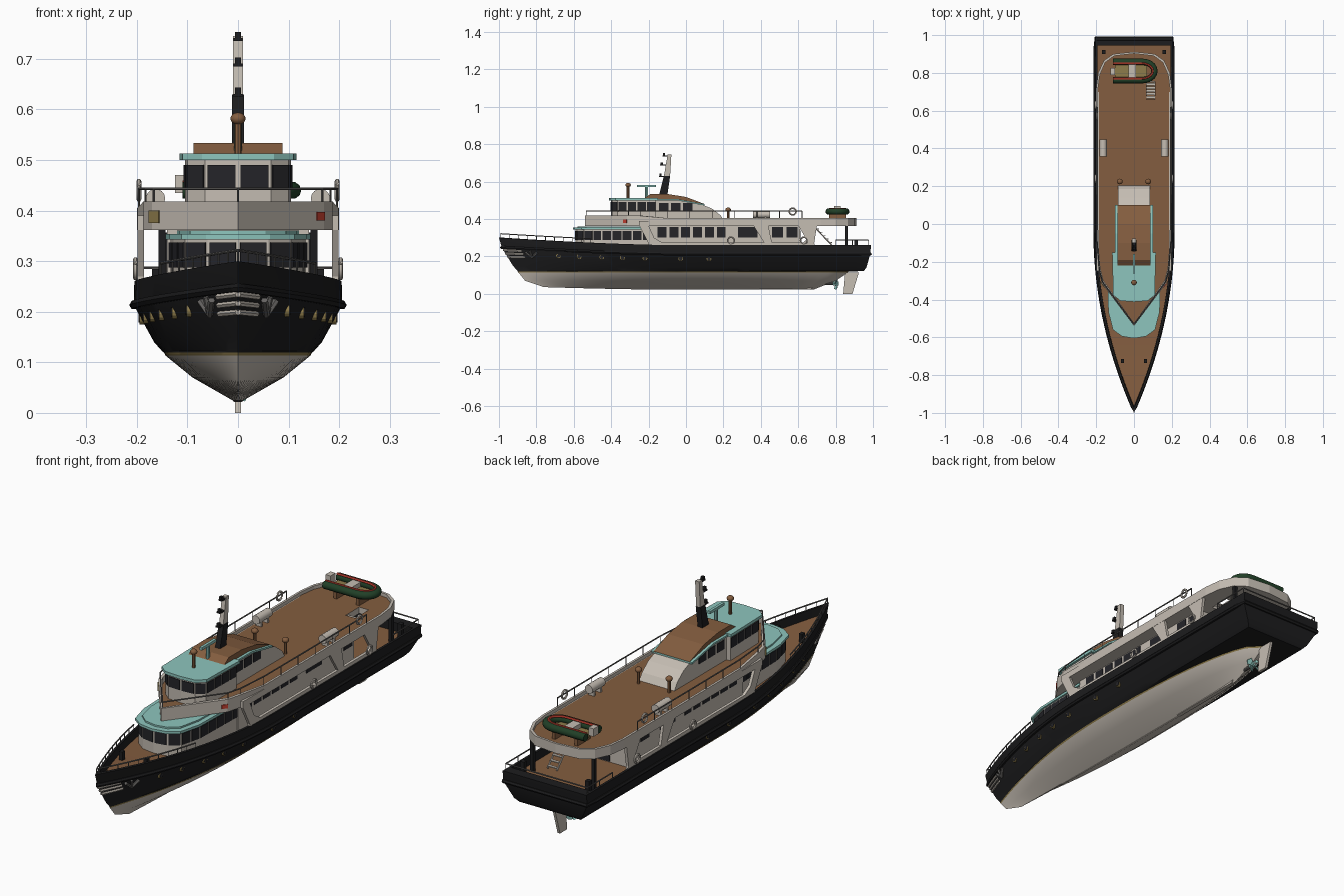
import bpy, bmesh, math
from mathutils import Vector as V

if "Cube" in bpy.data.objects:
    bpy.data.objects.remove(bpy.data.objects["Cube"])

def mat(name, r, g, b):
    m = bpy.data.materials.new(name)
    m.diffuse_color = (r, g, b, 1)
    m.use_nodes = True
    m.node_tree.nodes["Principled BSDF"].inputs["Base Color"].default_value = m.diffuse_color
    return m
BLACK = mat("hull_black", .012, .012, .013)
WHITE = mat("warm_white", .56, .51, .45)
BROWN = mat("teak_brown", .23, .11, .05)
TEAL = mat("roof_teal", .27, .56, .51)
GLASS = mat("window_dark", .018, .018, .022)
GOLD = mat("brass_gold", .27, .2, .07)
GREEN = mat("dinghy_green", .015, .05, .02)
RED = mat("signal_red", .55, .05, .03)
GREY = mat("metal_grey", .13, .125, .12)

def finish(name, bm, *mats, smooth=None):
    bmesh.ops.recalc_face_normals(bm, faces=bm.faces[:])
    me = bpy.data.meshes.new(name)
    bm.to_mesh(me); bm.free()
    for m in mats: me.materials.append(m)
    o = bpy.data.objects.new(name, me)
    bpy.context.collection.objects.link(o)
    if smooth:
        bpy.context.view_layer.objects.active = o
        o.select_set(True)
        bpy.ops.object.shade_smooth_by_angle(angle=math.radians(smooth))
        o.select_set(False)
    return o

def ext(bm, pts, vec, mi=0, top=None):
    a = [bm.verts.new(p) for p in pts]
    b = [bm.verts.new(V(p) + V(vec)) for p in pts]
    bm.faces.new(a).material_index = mi
    bm.faces.new(b).material_index = mi if top is None else top
    for i in range(len(a)):
        j = (i + 1) % len(a)
        bm.faces.new((a[i], a[j], b[j], b[i])).material_index = mi

def box(bm, x0, x1, y0, y1, z0, z1, mi=0):
    ext(bm, [(x0, y0, z0), (x1, y0, z0), (x1, y1, z0), (x0, y1, z0)], (0, 0, z1 - z0), mi)

def side(bm, prof, x0, x1, mi=0):            # side (y,z) profile extruded along x
    ext(bm, [(x0, y, z) for y, z in prof], (x1 - x0, 0, 0), mi)

def sym(half):                                # mirror a half plan that starts on the centreline
    return half + [(-x, y) for x, y in reversed(half) if x > 0]

def prism(bm, plan, z0, z1, mi=0, top=None):
    ext(bm, [(x, y, z0) for x, y in plan], (0, 0, z1 - z0), mi, top)

def tube(bm, path, r, n=6, closed=False, mi=0):
    path = [V(p) for p in path]; k = len(path); rings = []
    for i, p in enumerate(path):
        q0 = path[i - 1] if i or closed else p
        q1 = path[(i + 1) % k] if i < k - 1 or closed else p
        t = (q1 - q0).normalized()
        u = t.cross(V((0, 0, 1)) if abs(t.z) < .9 else V((0, 1, 0))).normalized()
        w = t.cross(u)
        rings.append([bm.verts.new(p + r * (u * math.cos(a) + w * math.sin(a)))
                      for a in (2 * math.pi * j / n for j in range(n))])
    for i in range(k if closed else k - 1):
        A, B = rings[i], rings[(i + 1) % k]
        for j in range(n):
            bm.faces.new((A[j], A[(j + 1) % n], B[(j + 1) % n], B[j])).material_index = mi
    if not closed:
        for e in (rings[0], rings[-1]): bm.faces.new(e).material_index = mi

def ball(bm, c, r, sz=1):
    for v in bmesh.ops.create_uvsphere(bm, u_segments=12, v_segments=8, radius=r)['verts']:
        v.co = V((v.co.x, v.co.y, v.co.z * sz)) + V(c)

def panes(bm, a, b, n, z0, z1, gap=.15, mi=0):   # row of window plates along a wall edge
    a, b = V(a), V(b); d = (b - a) / n
    o = V((d.y, -d.x)).normalized() * .003
    for i in range(n):
        p, q = a + d * (i + gap / 2), a + d * (i + 1 - gap / 2)
        prism(bm, [p + o, q + o, q - o, p - o], z0, z1, mi)

# hull: levels (stem y, stern y, half width, z, bow rise, aft taper), deck edge down to keel
LV = [(-.965, .945, .194, .222, .04, 0), (-.97, .945, .194, .26, .04, 0), (-1, .99, .205, .26, .04, 0),
      (-.985, .985, .206, .213, .035, 0), (-.925, .965, .166, .14, .01, 0), (-.9, .95, .15, .122, 0, 0),
      (-.9, .87, .146, .119, 0, 1), (-.895, .865, .143, .113, 0, 1), (-.86, .8, .09, .07, 0, 1),
      (-.76, .68, .006, .022, .014, 1)]
STRIP = [0, 0, 0, 0, 0, 0, 2, 1, 1]
def hp(k, t, s=1):
    y0, y1, w, z, rise, tap = LV[k]
    f = 1 - (1 - min(1, t / .48)) ** 2
    if tap and t > .55: f *= math.sqrt(max(0, 1 - ((t - .55) / .45) ** 2))
    return V((s * w * f, y0 + t * (y1 - y0), z + rise * max(0, 1 - 2 * t) ** 1.6))
bm = bmesh.new(); N = 44
T = [(i / N) ** 1.3 for i in range(N + 1)]
G = {s: [[bm.verts.new(hp(k, t, s)) for t in T] for k in range(len(LV))] for s in (1, -1)}
def quad(a, b, c, d, mi): bm.faces.new((a, b, c, d)).material_index = mi
for k in range(len(LV) - 1):
    for s in (1, -1):
        for i in range(N): quad(G[s][k][i], G[s][k][i+1], G[s][k+1][i+1], G[s][k+1][i], STRIP[k])
    quad(G[1][k][N], G[-1][k][N], G[-1][k+1][N], G[1][k+1][N], STRIP[k])
for i in range(N):
    quad(G[1][0][i], G[1][0][i+1], G[-1][0][i+1], G[-1][0][i], 3)
    quad(G[1][-1][i], G[1][-1][i+1], G[-1][-1][i+1], G[-1][-1][i], 1)
bmesh.ops.remove_doubles(bm, verts=bm.verts[:], dist=1e-4)
finish("hull", bm, BLACK, WHITE, GOLD, BROWN, smooth=25)

# rub rail, skeg, rudder, propeller
bm = bmesh.new()
tube(bm, [hp(3, t) for t in reversed(T)] + [hp(3, t, -1) for t in T[1:]], .009, closed=True)
finish("rub_rail", bm, BLACK)
bm = bmesh.new()
side(bm, [(.3, .022), (.66, .022), (.7, .05), (.78, .1), (.3, .1)], -.009, .009)
side(bm, [(.84, .0), (.89, .0), (.925, .115), (.85, .115)], -.006, .006)
finish("skeg_and_rudder", bm, WHITE)
bm = bmesh.new()
tube(bm, [(0, .66, .055), (0, .815, .055)], .008, 10, mi=1)
tube(bm, [(0, .785, .055), (0, .815, .055)], .012, 10)
for a in range(4):
    u = V((math.cos(a * math.pi / 2 + .4), 0, math.sin(a * math.pi / 2 + .4))); w = V((-u.z, 0, u.x))
    c = V((0, .8, .055))
    ext(bm, [c + u * r + w * q + V((0, q * .6, 0)) for r, q in
             ((.008, -.006), (.025, -.014), (.035, 0), (.025, .014), (.008, .006))], (0, .003, 0))
finish("propeller", bm, TEAL, GREY)

# hull fittings: bow bars, portholes, anchors
def surf(s, t, sg): return hp(3, t, sg).lerp(hp(4, t, sg), s)
bars, ports, anch = bmesh.new(), bmesh.new(), bmesh.new()
for sg in (1, -1):
    for s in (.14, .32, .5):
        tube(bars, [surf(s, t, sg) for t in (0, .015, .03, .05)], .006)
    for y in (-.68, -.57, -.45, -.34, -.22, -.03, .12):
        p = surf(.35, (y + .96) / 1.93, sg)
        tube(ports, [p - V((sg * .01, 0, 0)), p + V((sg * .003, 0, 0))], .013, 12)
        tube(ports, [p - V((sg * .01, 0, 0)), p + V((sg * .005, 0, 0))], .009, 12, mi=1)
    a, b = surf(.12, .075, sg), surf(.5, .07, sg)
    o = V((sg * .006, -.004, 0))
    tube(anch, [a + o, b + o], .006)
    tube(anch, [surf(.2, .06, sg) + o, b + o, surf(.2, .092, sg) + o], .007)
finish("bow_bars", bars, WHITE)
finish("portholes", ports, GOLD, GLASS)
finish("anchors", anch, GREY)

# lower forward house and main deckhouse
low = [(0, -.59), (.06, -.58), (.105, -.545), (.128, -.45), (.135, -.18)]
bm = bmesh.new()
prism(bm, sym(low), .22, .35)
box(bm, -.14, .14, -.2, .61, .215, .365)
finish("deckhouse", bm, WHITE)
bm = bmesh.new()
prism(bm, sym([(x * 1.06, y - .015) for x, y in low]), .343, .354)
prism(bm, sym([(x * .9, y + .01) for x, y in low]), .354, .361)
finish("lower_roof", bm, TEAL)

# upper wheelhouse and sloped casing
up = [(0, -.4), (.065, -.395), (.1, -.365), (.105, -.16)]
bm = bmesh.new()
prism(bm, sym(up), .38, .502)
side(bm, [(-.17, .38), (-.17, .505), (-.05, .505), (.08, .48), (.14, .455), (.185, .42), (.21, .38)], -.086, .086)
finish("wheelhouse", bm, WHITE)
bm = bmesh.new()
prism(bm, sym([(x * 1.1, y - (.012 if y < -.2 else -.01)) for x, y in up]), .5, .513)
side(bm, [(-.17, .5), (-.05, .5), (.1, .472), (.1, .48), (-.05, .508), (-.17, .508)], -.1, .1)
finish("wheelhouse_roof", bm, TEAL)
bm = bmesh.new()
side(bm, [(-.225, .51), (-.19, .534), (-.1, .534), (0, .518), (.1, .48), (.1, .473), (-.05, .5)], -.088, .088)
finish("casing_top", bm, BROWN)

# all windows
bm = bmesh.new()
for s in (1, -1):
    f = lambda p: (s * p[0], p[1])
    for pl, z0, z1, cnt in ((low, .287, .337, (1, 1, 2, 5)), (up, .445, .49, (1, 1, 4))):
        for i, n in enumerate(cnt): panes(bm, f(pl[i]), f(pl[i + 1]), n, z0, z1, .14)
    for y0, y1, n in ((-.16, .22, 6), (.26, .4, 1), (.45, .62, 2)):
        panes(bm, (s * .14, y0), (s * .14, min(y1, .605)), n, .3, .357, .25)
    panes(bm, (s * .086, -.15), (s * .086, .04), 3, .445, .485, .2)
panes(bm, (-.06, .61), (.02, .61), 1, .225, .34)
finish("windows", bm, GLASS)

# side walls with slanted walkway openings
bm = bmesh.new()
for s in (1, -1):
    for prof in ([(-.2, .235), (.69, .235), (.685, .275), (-.2, .275)],
                 [(-.25, .362), (.7, .362), (.7, .39), (-.25, .39)],
                 [(-.2, .27), (-.12, .27), (-.17, .3), (-.2, .365), (-.25, .365)],
                 [(.42, .27), (.46, .27), (.44, .365), (.36, .365)],
                 [(.62, .27), (.685, .27), (.7, .365), (.6, .365), (.645, .29)]):
        side(bm, prof, s * .186, s * .199)
finish("side_walls", bm, WHITE)

# upper deck slab with stair opening, bulwark around it
half = [(0, -.54), (.17, -.315), (.187, -.25), (.199, -.1), (.2, .2), (.2, .72), (.19, .8), (.16, .865), (.11, .9), (0, .912)]
plan = sym(half)
bm = bmesh.new()
prism(bm, plan, .362, .39, 0, 1)
deck = finish("upper_deck", bm, WHITE, BROWN)
bm = bmesh.new(); box(bm, .065, .112, .66, .755, .3, .45)
cut = finish("stair_cutter", bm, WHITE)
cut.hide_render = True; cut.hide_viewport = True; cut.display_type = 'WIRE'
md = deck.modifiers.new("stair_hole", 'BOOLEAN'); md.operation = 'DIFFERENCE'; md.object = cut
bm = bmesh.new(); n = len(plan); R = []
for x, y in plan:
    top = .418 if y < -.2 else .405
    xi, yi = x * .95, (y + .016 if y < -.2 else y - .01 if y > .75 else y)
    R.append([bm.verts.new(p) for p in ((x, y, .38), (x, y, top), (xi, yi, top), (xi, yi, .38))])
for i in range(n):
    for k in range(4):
        bm.faces.new((R[i][k], R[(i+1) % n][k], R[(i+1) % n][(k+1) % 4], R[i][(k+1) % 4]))
finish("upper_bulwark", bm, WHITE)
bm = bmesh.new()
panes(bm, (.155, -.335), (.17, -.315), 1, .38, .397, 0, 0)
panes(bm, (-.155, -.335), (-.175, -.308), 1, .375, .4, 0, 1)
finish("bow_markers", bm, RED, GOLD)

# stairs and stern posts
bm = bmesh.new()
for i in range(9):
    y, z = .665 + i * .017, .385 - i * .018
    box(bm, .067, .11, y, y + .013, z - .004, z)
for x in (.066, .111): tube(bm, [(x, .66, .385), (x, .81, .228)], .004)
finish("stairs", bm, WHITE)
bm = bmesh.new()
for x in (-.15, .15): box(bm, x - .007, x + .007, .85, .866, .22, .364)
for x in (-.16, .16): box(bm, x - .01, x + .01, .9, .92, .22, .285)
for x in (-.06, .06): box(bm, x - .008, x + .008, -.735, -.715, .23, .285)
finish("posts_and_bollards", bm, BLACK)

# railings
bm = bmesh.new()
for s in (1, -1):
    ts = [.003 + .024 * i for i in range(11)]
    top = [hp(2, t, s) * 1 + V((-s * .003, .004, .022)) for t in ts]
    tube(bm, top, .003)
    for t, p in zip(ts, top): tube(bm, [hp(2, t, s) + V((-s * .003, .004, -.005)), p], .002, 4)
    rail = [(s * x * .98, y + (.008 if y < 0 else 0), .443) for x, y in half[:5]] + [(s * .196, .62, .443)]
    tube(bm, rail, .003)
    for y in [-.1 + .12 * i for i in range(7)]: tube(bm, [(s * .196, y, .4), (s * .196, y, .443)], .002, 4)
    for x, y, z in rail[1:3]: tube(bm, [(x, y, .4), (x, y, z)], .002, 4)
    tube(bm, [(s * .2, .8, .287), (s * .2, .975, .287), (0, .975, .287)], .003)
    for y in (.8, .89, .975): tube(bm, [(s * .2, y, .25), (s * .2, y, .287)], .002, 4)
tube(bm, [(0, -.53, .41), (0, -.53, .443)], .002, 4)
finish("railings", bm, GREY)

# mast, radar, searchlight, vents
bm = bmesh.new()
side(bm, [(-.145, .525), (-.1, .525), (-.085, .63), (-.118, .63)], -.012, .012, 1)
side(bm, [(-.118, .63), (-.085, .63), (-.078, .745), (-.098, .745)], -.01, .01)
for z, y in ((.625, -.125), (.685, -.118), (.735, -.105)):
    box(bm, -.009, .009, y - .02, y + .01, z, z + .006, 1)
    box(bm, -.006, .006, y - .018, y - .006, z + .006, z + .018, 1)
finish("mast", bm, WHITE, BLACK)
bm = bmesh.new()
tube(bm, [(0, -.21, .51), (0, -.21, .57)], .008, 8)
box(bm, -.006, .006, -.262, -.16, .57, .582)
finish("radar", bm, TEAL)
bm = bmesh.new()
for x, y, z0, z1 in ((0, -.31, .512, .582), (.075, .225, .388, .45), (-.075, .225, .388, .45)):
    tube(bm, [(x, y, z0), (x, y, z1)], .007, 8)
    ball(bm, (x, y, z1), .015, .8)
finish("searchlight_and_vents", bm, BROWN, smooth=40)

# life raft canisters and life rings
bm = bmesh.new()
for s in (1, -1):
    tube(bm, [(s * .163, y, .424) for y in (.357, .362, .443, .448)], .019, 14)
    for y in (.38, .425): box(bm, s * .163 - .014, s * .163 + .014, y - .005, y + .005, .388, .412)
    for x, y, z in ((.196, .57, .44), (.203, .24, .285), (.203, .63, .285)):
        tube(bm, [(s * x, y + .018 * math.cos(a), z + .018 * math.sin(a))
                  for a in (math.pi * j / 8 for j in range(16))], .005, 6, True)
finish("life_rafts_and_rings", bm, WHITE, smooth=40)

# dinghy on its cradle
def u_path(w, x1, z):
    return [(-.11, .81 - w, z)] + [(x1 - .06 + .06 * math.cos(a), .81 + w * math.sin(a), z)
            for a in (-math.pi / 2 + math.pi * j / 10 for j in range(11))] + [(-.11, .81 + w, z)]
bm = bmesh.new()
tube(bm, u_path(.048, .108, .44), .017, 10)
tube(bm, u_path(.041, .1, .454), .006, 6, mi=1)
box(bm, -.1, .07, .775, .845, .425, .432, 2)
box(bm, -.03, .01, .775, .845, .432, .452, 3)
box(bm, -.125, -.1, .79, .825, .435, .47, 3)
for x in (-.06, .05): box(bm, x - .008, x + .008, .765, .855, .388, .427, 4)
finish("dinghy", bm, GREEN, RED, GOLD, WHITE, BROWN, smooth=40)
